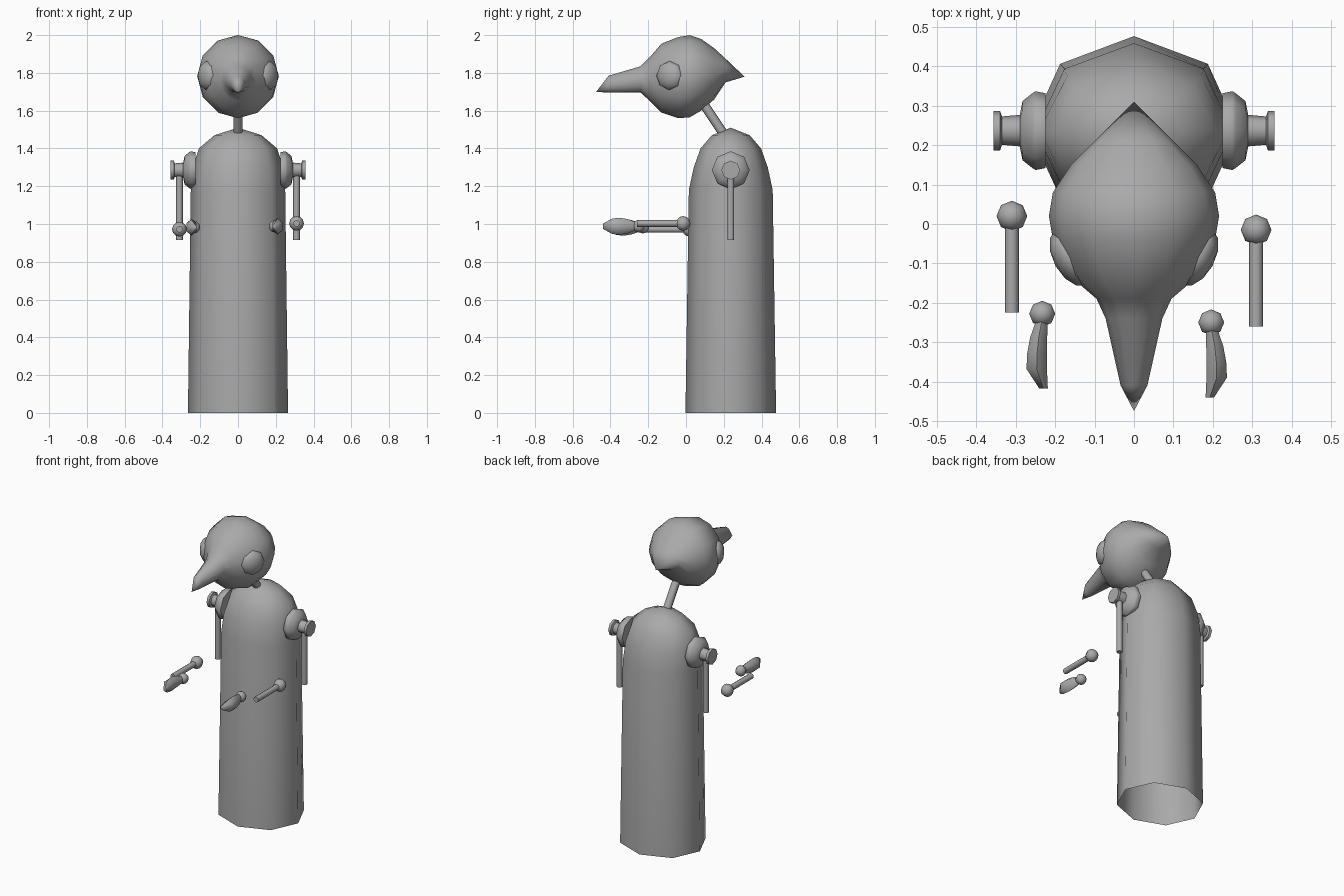
import bpy, bmesh, math
from mathutils import Vector

if "Cube" in bpy.data.objects:
    bpy.data.objects.remove(bpy.data.objects["Cube"])

grey = bpy.data.materials.new("plain_grey")
grey.diffuse_color = (0.4, 0.4, 0.4, 1)
grey.use_nodes = True
grey.node_tree.nodes["Principled BSDF"].inputs["Base Color"].default_value = grey.diffuse_color


def finish(name, bm, angle=60):
    bmesh.ops.recalc_face_normals(bm, faces=bm.faces)
    me = bpy.data.meshes.new(name)
    bm.to_mesh(me)
    bm.free()
    me.materials.append(grey)
    ob = bpy.data.objects.new(name, me)
    bpy.context.collection.objects.link(ob)
    bpy.ops.object.select_all(action='DESELECT')
    ob.select_set(True)
    bpy.context.view_layer.objects.active = ob
    bpy.ops.object.shade_smooth_by_angle(angle=math.radians(angle))
    return ob


def loft(name, rings, n, place, cap_start=True, cap_end=True, angle=60):
    """Rings are (t, half_a, half_b, centre_a, centre_b); zero size makes a tip."""
    bm = bmesh.new()
    rows = []
    for t, ha, hb, ca, cb in rings:
        m = 1 if ha == 0 else n
        rows.append([bm.verts.new(place(t, ca + ha * math.sin(math.tau * i / n),
                                        cb + hb * math.cos(math.tau * i / n)))
                     for i in range(m)])
    for r, s in zip(rows, rows[1:]):
        for i in range(n):
            j = (i + 1) % n
            vs = [r[i % len(r)], r[j % len(r)], s[j % len(s)], s[i % len(s)]]
            bm.faces.new(list(dict.fromkeys(vs)))
    for row, cap in ((rows[0], cap_start), (rows[-1], cap_end)):
        if cap and len(row) > 1:
            bm.faces.new(row)
    return finish(name, bm, angle)


def along_x(t, a, b): return (t, a, b)
def along_y(t, a, b): return (a, t, b)
def along_z(t, a, b): return (a, b, t)


def rod(name, p, q, r, n=8):
    p, q = Vector(p), Vector(q)
    rot = (q - p).to_track_quat('Z', 'Y')
    return loft(name, [(0, r, r, 0, 0), ((q - p).length, r, r, 0, 0)], n,
                lambda t, a, b: p + rot @ Vector((a, b, t)))


def ball(name, c, r, axis=(0, 0, 1), squash=1.0, seg=8, rings=6):
    bm = bmesh.new()
    bmesh.ops.create_uvsphere(bm, u_segments=seg, v_segments=rings, radius=r)
    rot = Vector(axis).to_track_quat('Z', 'Y')
    for v in bm.verts:
        v.co = Vector(c) + rot @ Vector((v.co.x, v.co.y, v.co.z * squash))
    return finish(name, bm)


# Tall eight-sided body, open underneath, with a domed top
body = [(0, .265, .24), (1.18, .25, .222), (1.3, .24, .196),
        (1.4, .207, .16), (1.47, .125, .1), (1.51, 0, 0)]
loft("body", [(z, a, b, 0, .237) for z, a, b in body], 8, along_z, cap_start=False)

# Thin leaning neck
rod("neck", (0, .07, 1.67), (0, .21, 1.46), .025)

# Head with beak in front and pointed crest behind: y, half width, bottom, top
head = [(-.475, 0, 1.70, 1.70), (-.41, .034, 1.695, 1.785), (-.24, .072, 1.695, 1.835),
        (-.19, .095, 1.65, 1.885), (-.13, .165, 1.59, 1.955), (-.04, .206, 1.56, 1.99),
        (.02, .216, 1.565, 2.0), (.08, .206, 1.60, 1.98), (.15, .16, 1.66, 1.93),
        (.21, .1, 1.75, 1.875), (.31, 0, 1.78, 1.78)]
loft("head", [(y, w, (hi - lo) / 2, 0, (hi + lo) / 2) for y, w, lo, hi in head],
     12, along_y)

for side, s in (("right", 1), ("left", -1)):
    # Flattened eye facing outward and forward
    ball(side + "_eye", (s * .16, -.085, 1.785), .08, (s * .87, -.48, 0), .56)
    # Turned shoulder joint
    joint = [(.225, .095), (.25, .1), (.258, .095), (.283, .075), (.29, .04),
             (.335, .036), (.34, .05), (.357, .05)]
    loft(side + "_shoulder", [(s * x, r, r, .237, 1.285) for x, r in joint],
         8, along_x, angle=50)
    # Hanging upper arm
    rod(side + "_upper_arm", (s * .31, .237, 1.26), (s * .31, .237, .915), .018)

# Forearms and hands, each side slightly offset
for side, s, ey, ez, hx, hy, hz in (("right", 1, -.015, 1.003, .18, -.25, .988),
                                    ("left", -1, .02, .972, .217, -.228, .983)):
    ball(side + "_elbow", (s * .31, ey, ez), .039)
    rod(side + "_forearm", (s * .31, ey - .02, ez), (s * .31, ey - .245, ez), .018)
    ball(side + "_wrist", (s * (hx + .016), hy, hz), .033)
    # Leaf-shaped hand with a straight inner edge: y offset, width, half height
    hand = [(-.02, .035, .024), (-.06, .05, .038), (-.1, .058, .045),
            (-.14, .06, .041), (-.19, .025, .014)]
    loft(side + "_hand", [(hy + t, w / 2, h, s * (hx + w / 2), hz) for t, w, h in hand],
         6, along_y)
